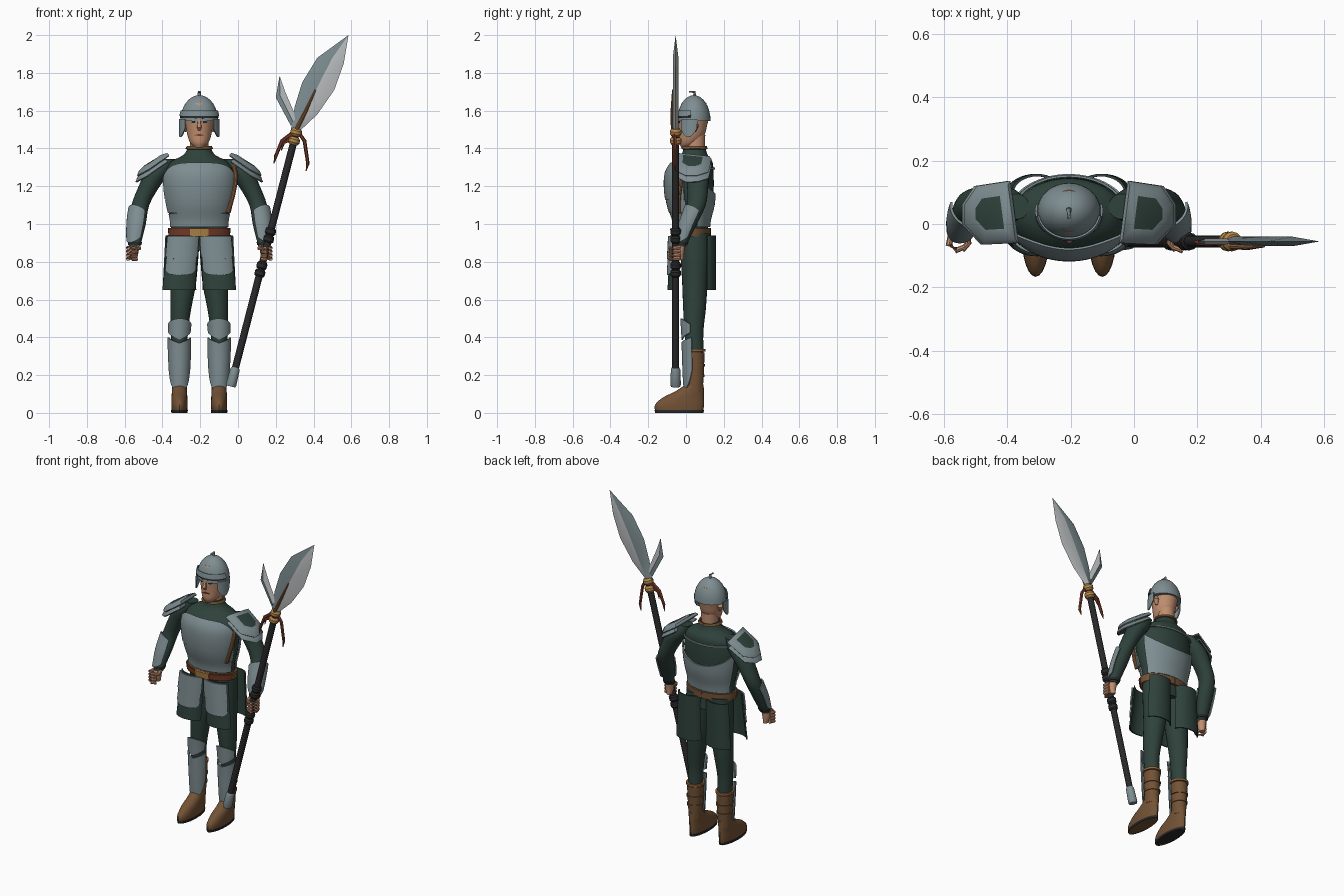
import bpy, bmesh, math
from mathutils import Vector

cube = bpy.data.objects.get("Cube")
if cube:
    bpy.data.objects.remove(cube)

CX = -0.205   # centre line of the body
made = []


def material(name, r, g, b):
    m = bpy.data.materials.new(name)
    m.use_nodes = True
    m.diffuse_color = (r, g, b, 1)
    m.node_tree.nodes["Principled BSDF"].inputs["Base Color"].default_value = (r, g, b, 1)
    return m


PLATE = material("plate_grey", .21, .27, .285)
STEEL = material("bright_steel", .5, .52, .53)
GREEN = material("dark_green", .028, .054, .044)
SKIN = material("skin", .53, .27, .16)
BROWN = material("boot_brown", .17, .085, .036)
RED = material("red_leather", .2, .045, .022)
GOLD = material("gold", .45, .24, .07)
TAN = material("tan_leather", .3, .13, .05)
DARK = material("near_black", .022, .022, .024)


def put(name, bm, mats, both=False, thick=0, cx=CX):
    """Turn a bmesh into one object, or a mirrored left and right pair."""
    for side in ((1, -1) if both else (1,)):
        mesh = bpy.data.meshes.new(name)
        if side < 0:
            for v in bm.verts:
                v.co.x *= -1
            bmesh.ops.reverse_faces(bm, faces=bm.faces[:])
        bm.to_mesh(mesh)
        for m in mats:
            mesh.materials.append(m)
        label = ("left_" if side > 0 else "right_") + name if both else name
        ob = bpy.data.objects.new(label, mesh)
        ob.location.x = cx
        bpy.context.collection.objects.link(ob)
        if thick:
            mod = ob.modifiers.new("thickness", 'SOLIDIFY')
            mod.thickness, mod.offset, mod.material_offset = thick, 1, len(mats) - 1
        made.append(ob)
    bm.free()


def at(rows, z):
    """Smoothly interpolated (cx, cy, rx, ry) of a limb profile at height z."""
    i = min(sum(r[0] <= z for r in rows[1:-1]), len(rows) - 2)
    a, b = rows[i], rows[i + 1]
    p, q = rows[max(i - 1, 0)], rows[min(i + 2, len(rows) - 1)]
    h = b[0] - a[0]
    t = max(0, min(1, (z - a[0]) / h))
    out = []
    for k in range(1, 5):
        ma = (b[k] - p[k]) / (b[0] - p[0]) * h
        mb = (q[k] - a[k]) / (q[0] - a[0]) * h
        d = b[k] - a[k]
        out.append(a[k] + t * ma + t * t * (3 * d - 2 * ma - mb) + t ** 3 * (ma + mb - 2 * d))
    return out


def on(rows, z, deg, off=0):
    """Point on a limb; 0 degrees is the front and 90 is the left."""
    cx, cy, rx, ry = at(rows, z)
    a = math.radians(deg)
    return Vector((cx + (rx + off) * math.sin(a), cy - (ry + off) * math.cos(a), z))


def skin_rings(bm, rings, closed):
    for r, s in zip(rings, rings[1:]):
        n = len(r)
        for j in range(n if closed else n - 1):
            k = (j + 1) % n
            bm.faces.new((r[j], r[k], s[k], s[j]))


def limb(name, rows, mat, both=False, n=24, fine=3, off=0, lo=None, hi=None):
    bm = bmesh.new()
    zs = [a[0] + (b[0] - a[0]) * k / fine for a, b in zip(rows, rows[1:]) for k in range(fine)]
    zs.append(rows[-1][0])
    if lo is not None:
        zs = [lo] + [z for z in zs if lo < z < hi] + [hi]
    rings = [[bm.verts.new(on(rows, z, j * 360 / n, off)) for j in range(n)] for z in zs]
    skin_rings(bm, rings, True)
    bm.faces.new(rings[0][::-1])
    bm.faces.new(rings[-1])
    put(name, bm, [mat], both)


def plate(name, rows, lo, hi, mid, half, mat, both=False, off=.006, thick=.008, n=14, steps=6):
    """Curved sheet lying on a limb; lo and hi are heights or functions of -1..1."""
    bm = bmesh.new()
    f = lambda e, u: e(u) if callable(e) else e
    rings = []
    for s in range(steps + 1):
        ring = []
        for j in range(n + 1):
            u = 2 * j / n - 1
            z = f(lo, u) + (f(hi, u) - f(lo, u)) * s / steps
            ring.append(bm.verts.new(on(rows, z, mid + u * half, off)))
        rings.append(ring)
    skin_rings(bm, rings, False)
    put(name, bm, [mat], both, thick)


def tube(name, pts, radii, mat, both=False, n=10, cx=CX):
    bm = bmesh.new()
    pts = [Vector(p) for p in pts]
    rings = []
    for i, p in enumerate(pts):
        d = (pts[min(i + 1, len(pts) - 1)] - pts[max(i - 1, 0)]).normalized()
        a = d.cross(Vector((0, 1, 0)) if abs(d.y) < .8 else Vector((1, 0, 0))).normalized()
        b = d.cross(a)
        rings.append([bm.verts.new(p + radii[i] * (a * math.cos(t) + b * math.sin(t)))
                      for t in (math.tau * j / n for j in range(n))])
    skin_rings(bm, rings, True)
    bm.faces.new(rings[0][::-1])
    bm.faces.new(rings[-1])
    bmesh.ops.recalc_face_normals(bm, faces=bm.faces[:])
    put(name, bm, [mat], both, cx=cx)


# Profiles: height, centre x, centre y, half width, half depth
TORSO = [(.86, 0, .045, .13, .075), (.95, 0, .03, .148, .085), (1.02, 0, .028, .15, .092),
         (1.1, 0, .025, .168, .115), (1.2, 0, .022, .182, .125), (1.28, 0, .025, .178, .12),
         (1.33, 0, .04, .15, .1), (1.365, 0, .045, .085, .07), (1.41, 0, .045, .056, .056)]
HEAD = [(1.405, 0, .0, .025, .025), (1.43, 0, .015, .048, .052), (1.47, 0, .03, .063, .068),
        (1.52, 0, .035, .071, .076), (1.58, 0, .04, .078, .083), (1.64, 0, .042, .06, .065)]
ARM = [(.88, .343, -.028, .03, .026), (1, .328, .015, .045, .043), (1.1, .312, .055, .047, .05),
       (1.2, .265, .062, .056, .056), (1.28, .215, .06, .065, .062), (1.345, .165, .055, .04, .04)]
LEG = [(.1, .105, .045, .032, .036), (.2, .105, .045, .037, .043), (.32, .105, .045, .043, .047),
       (.43, .105, .042, .045, .05), (.55, .098, .045, .055, .06), (.68, .085, .047, .067, .067),
       (.82, .08, .048, .075, .076), (.95, .075, .045, .078, .08)]
FOOT = [(0, .105, -.035, .04, .125), (.04, .105, -.035, .043, .13), (.08, .105, -.015, .042, .11),
        (.115, .105, .02, .04, .075), (.15, .105, .045, .038, .048)]
DOME = [(1.545 + .137 * math.sin(t), 0, .042, .1 * math.cos(t), .088 * math.cos(t))
        for t in (math.radians(d) for d in range(0, 90, 11))]
CHEEK = [(1.45, 0, .035, .1, .085), (1.56, 0, .042, .1, .088)]
FRONT_SKIRT = [(.65, .108, -.035, .085, .055), (.94, .085, -.025, .08, .05)]
BACK_SKIRT = [(.65, .105, .095, .085, .055), (.94, .1, .095, .075, .055)]

# Body and clothes
limb("tunic", TORSO, GREEN, n=36)
limb("neck", [(1.38, 0, .05, .05, .05), (1.47, 0, .05, .05, .052)], SKIN)
limb("head", HEAD, SKIN, n=32)
limb("sleeve", ARM, GREEN, True)
limb("trouser_leg", LEG, GREEN, True)
plate("collar_rim", TORSO, 1.395, 1.41, 0, 180, BROWN, off=.002, n=32, steps=1)

# Face
plate("eye", HEAD, lambda u: 1.54 - .006 * (1 - u * u), lambda u: 1.54 + .006 * (1 - u * u),
      24, 10, DARK, True, .001, .003, 8, 2)
plate("eyebrow", HEAD, lambda u: 1.561 - .005 * u * u, lambda u: 1.567 - .005 * u * u,
      25, 14, DARK, True, .001, .004, 8, 1)
plate("mouth", HEAD, lambda u: 1.467 + .002 * u * u, lambda u: 1.476 - .006 * u * u,
      0, 22, RED, False, .001, .004, 8, 2)
tube("nose", [(0, -.038, 1.555), (0, -.05, 1.51), (0, -.04, 1.498)], [.007, .012, .007], SKIN)
tube("ear", [(.07, .045, 1.54), (.076, .05, 1.52), (.068, .045, 1.49)], [.012, .018, .008], SKIN, True)

# Helmet
limb("helmet_dome", DOME, PLATE, n=32, fine=1)
plate("helmet_band", DOME, 1.572, 1.6, 0, 80, PLATE, off=.003, thick=.006, n=24, steps=2)
plate("helmet_shadow_trim", DOME, 1.562, 1.572, 0, 80, DARK, off=.002, thick=.003, n=24, steps=1)
plate("cheek_guard", CHEEK, lambda u: 1.505 - .045 * (1 - u * u), 1.555, 74, 28, PLATE, True, 0, .007)
tube("helmet_hook", [(0, .045, 1.67), (0, .045, 1.7), (0, .015, 1.7)], [.009, .008, .005], PLATE)

# Cuirass
plate("breastplate", TORSO, 1.13, lambda u: 1.32 - .07 * u ** 4, 0, 76, PLATE, off=.007, n=28, steps=8)
for k in range(2):
    plate("waist_lame", TORSO, 1.06 - .075 * k, lambda u: 1.137 - .075 * k - .008 * u * u,
          0, 78, PLATE, off=.004 - .002 * k, n=24, steps=3)
plate("backplate", TORSO, .985, lambda u: 1.16 + .08 * u * u, 180, 72, PLATE, off=.004, n=28)
plate("back_shoulder_rim", TORSO, 1.288, 1.298, 180, 62, PLATE, off=.003, thick=.007, n=24, steps=1)
strap = [on(TORSO, 1.31 - .05 * k, 78 - 4 * k, .02) for k in range(6)]
tube("side_strap", strap, [.011] * 6, TAN)

# Belt
plate("belt", TORSO, .935, .98, 0, 180, BROWN, off=.004, thick=.012, n=40, steps=2)
plate("belt_front", TORSO, .94, .975, 45, 32, RED, True, .012, .009, 12, 1)
plate("buckle", TORSO, .937, .978, 0, 17, GOLD, off=.014, thick=.012, n=6, steps=1)

# Skirt and tassets
plate("front_skirt", FRONT_SKIRT, .65, .94, 0, 72, GREEN, True, 0)
plate("back_skirt", BACK_SKIRT, .65, .94, 180, 75, GREEN, True, 0)
plate("upper_tasset", FRONT_SKIRT, lambda u: .815 + .015 * u ** 4, .935, 0, 58, PLATE, True, .012)
plate("lower_tasset", FRONT_SKIRT, lambda u: .73 + .025 * u ** 4, .825, 0, 56, PLATE, True, .008)

# Leg armour and boots
plate("knee_guard", LEG, lambda u: .425 - .04 * (1 - abs(u)), lambda u: .47 + .03 * (1 - u * u),
      0, 72, PLATE, True, .01)
plate("greave", LEG, lambda u: .125 + .1 * u ** 4, lambda u: .4 - .03 * (1 - abs(u)), 0, 78, PLATE, True, .012)
limb("boot_shaft", LEG, BROWN, True, off=.006, lo=.11, hi=.32)
for z in (.19, .245, .325):
    limb("boot_strap", LEG, BROWN if z < .3 else TAN, True, off=.011, lo=z, hi=z + .014)
limb("boot_foot", FOOT, BROWN, True)
limb("boot_sole", FOOT, DARK, True, off=.003, lo=0, hi=.014)

# Vambraces
plate("vambrace", ARM, lambda u: .9 + .03 * u * u, lambda u: 1.1 - .03 * u * u, 40, 75, PLATE, True, .005)
limb("cuff", ARM, DARK, True, off=.004, lo=.89, hi=.905)

# Hands with curled fingers
limb("palm", [(.81, .345, -.03, .014, .018), (.85, .347, -.035, .025, .026),
              (.9, .343, -.025, .024, .022)], SKIN, True, 16)
for k in range(4):
    z = .876 - .019 * k
    tube("finger", [(.37, -.03, z), (.378, -.065, z - .003), (.355, -.083, z - .005),
                    (.328, -.072, z - .006)], [.011, .011, .01, .008], SKIN, True, 8)
tube("thumb", [(.325, -.03, .885), (.318, -.06, .872), (.335, -.083, .865)], [.012, .011, .008], SKIN, True, 8)

# Pauldrons: sloping six-sided plates with a green centre
HEX = [(.16, -.055), (.265, -.06), (.322, 0), (.322, .06), (.285, .115), (.185, .13)]
for name, shift, drop in (("pauldron", 0, 0), ("under_pauldron", .008, .028)):
    bm = bmesh.new()
    rings = []
    for scale, rise in ((1, 0), (.88, .016), (.55, .022)):
        ring = []
        for x, y in HEX:
            x, y = .25 + (x - .25) * scale + shift, .035 + (y - .035) * scale
            z = 1.372 - (x - .16) * .7 - abs(y - .035) * .15 + rise - drop
            ring.append(bm.verts.new((x, y, z)))
        rings.append(ring)
    skin_rings(bm, rings, True)
    bm.faces.new(rings[-1]).material_index = 1
    put(name, bm, [PLATE, GREEN], True, .008)


# Spear, leaning outwards through the left hand
def axis(z, dx=0):
    return (-.075 + .258 * z + dx, -.055, z)


def rod(name, stations, mat, n=12):
    tube(name, [axis(z) for z, r in stations], [r for z, r in stations], mat, n=n, cx=0)


def blade(name, left, ridge, right, tip, h):
    """Two-edged blade, bright along its outer half."""
    bm = bmesh.new()
    y = -.055
    rings = [[bm.verts.new(c) for c in ((a[0], y, a[1]), (m[0], y - h, m[1]), (b[0], y, b[1]), (m[0], y + h, m[1]))]
             for a, m, b in zip(left, ridge, right)]
    skin_rings(bm, rings, True)
    end = bm.verts.new((tip[0], y, tip[1]))
    for j in range(4):
        bm.faces.new((rings[-1][j], rings[-1][(j + 1) % 4], end))
    bm.faces.new(rings[0][::-1])
    for f in bm.faces:
        f.material_index = int(any(r[2] in f.verts for r in rings))
    bmesh.ops.recalc_face_normals(bm, faces=bm.faces[:])
    put(name, bm, [PLATE, STEEL], cx=0)


rod("spear_shaft", [(.2, .019), (1.5, .019)], DARK)
rod("spear_foot", [(.14, .025), (.15, .028), (.23, .025), (.24, .02)], PLATE)
for z in (.74, .78, .92, .96):
    rod("grip_ring", [(z - .018, .022), (z - .01, .028), (z + .01, .028), (z + .018, .022)], DARK)
for z in (1.44, 1.485):
    rod("spear_collar", [(z - .02, .022), (z - .008, .031), (z + .008, .031), (z + .02, .022)], GOLD)
blade("spear_blade", [(.28, 1.5), (.3, 1.62), (.34, 1.75), (.42, 1.88)],
      [(.31, 1.5), (.36, 1.6), (.425, 1.735), (.5, 1.88)],
      [(.335, 1.5), (.42, 1.58), (.51, 1.71), (.56, 1.85)], (.585, 2), .015)
blade("spear_hook", [(.28, 1.52), (.2, 1.67)], [(.292, 1.54), (.222, 1.68)],
      [(.31, 1.56), (.25, 1.7)], (.22, 1.785), .009)
tube("blade_binding", [(.31, -.07, 1.5), (.36, -.073, 1.6), (.41, -.07, 1.71)], [.011, .009, .004], TAN, cx=0)
for reach, low in ((-.11, 1.32), (-.07, 1.39), (.06, 1.28)):
    x = .31 + reach
    tube("tassel", [(.31, -.06, 1.5), (.31 + reach * .7, -.06, 1.44), (x, -.06, low + .04), (x - .01, -.055, low)],
         [.009, .01, .009, .002], RED, n=6, cx=0)

# Apply thickness, then smooth all but the hard edges
bpy.ops.object.select_all(action='DESELECT')
for ob in made:
    ob.select_set(True)
bpy.context.view_layer.objects.active = made[0]
bpy.ops.object.convert(target='MESH')
bpy.ops.object.shade_smooth_by_angle(angle=math.radians(35))
